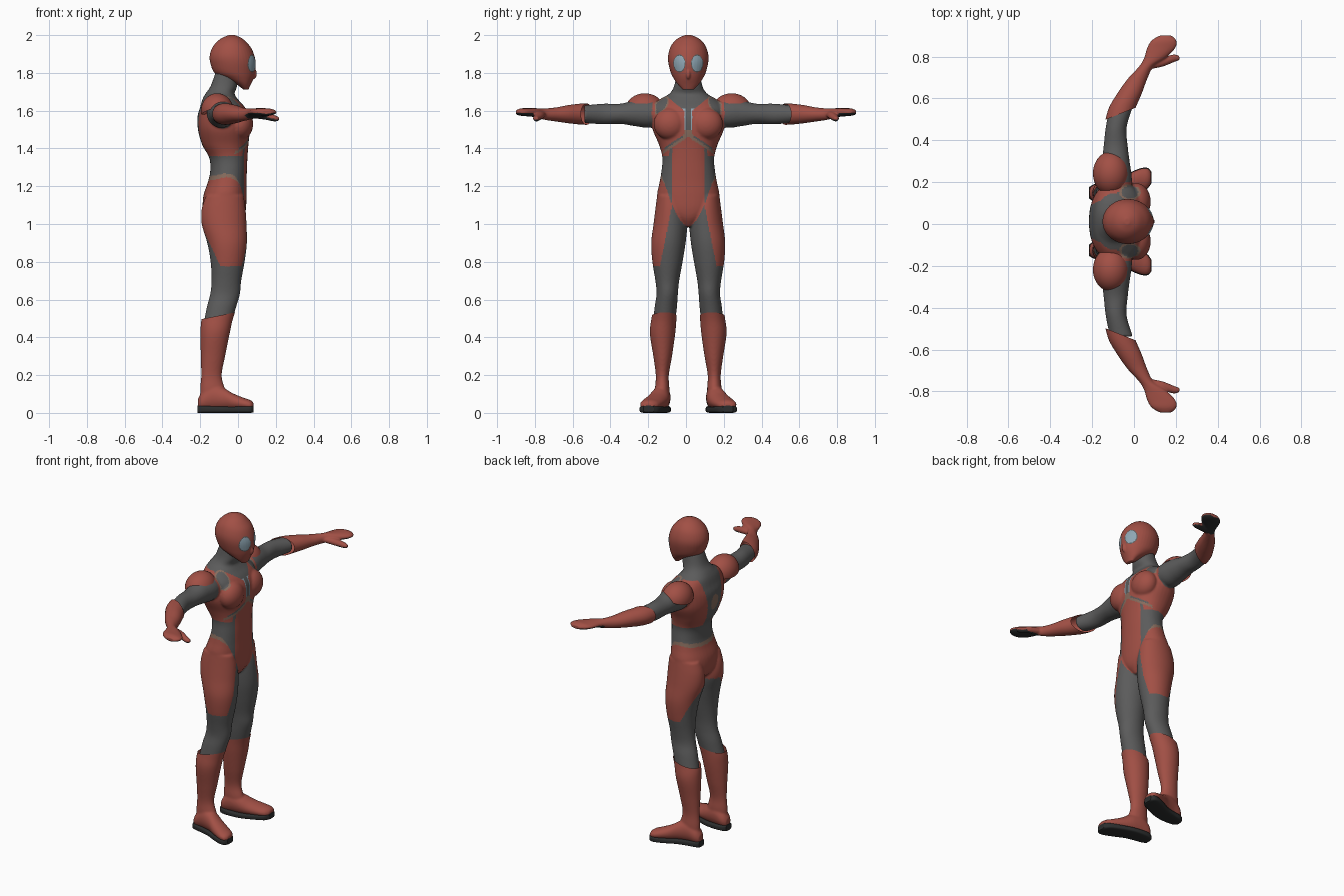
import bpy, bmesh
from math import sin, cos, tau, copysign
from mathutils import Vector, Matrix

if "Cube" in bpy.data.objects:
    bpy.data.objects.remove(bpy.data.objects["Cube"])


def material(name, rgb):
    m = bpy.data.materials.new(name)
    m.use_nodes = True
    m.diffuse_color = (*rgb, 1)
    m.node_tree.nodes["Principled BSDF"].inputs["Base Color"].default_value = (*rgb, 1)
    return m


RED, GREY, DARK, TAN, GLASS = range(5)
MATS = [material("suit_red", (.36, .08, .06)), material("suit_grey", (.105, .105, .105)),
        material("sole_black", (.025, .027, .027)), material("trim_tan", (.24, .15, .11)),
        material("lens_blue", (.27, .38, .45))]
CENTRE_Y = .012


def spline(rows, steps=6):
    """Smooth the section rows with a Catmull-Rom curve."""
    out = []
    for i in range(len(rows) - 1):
        p = [rows[max(i - 1, 0)], rows[i], rows[i + 1], rows[min(i + 2, len(rows) - 1)]]
        for k in range(steps):
            t = k / steps
            out.append([b + .5 * t * (c - a + t * (2*a - 5*b + 4*c - d + t * (3*(b - c) + d - a)))
                        for a, b, c, d in zip(*p)])
    return out + [list(rows[-1])]


def loft(bm, axis, rows, side=1, power=1.0, n=40):
    """Rows are (position on axis, low and high of each other axis)."""
    rings = []
    u, v = [i for i in range(3) if i != axis]
    for t, u0, u1, v0, v1 in spline(rows):
        ring = []
        for k in range(n):
            c, s = cos(tau * k / n), sin(tau * k / n)
            co = Vector()
            co[axis] = t
            co[u] = (u0 + u1) / 2 + (u1 - u0) / 2 * copysign(abs(c) ** power, c)
            co[v] = (v0 + v1) / 2 + (v1 - v0) / 2 * copysign(abs(s) ** power, s)
            co.y *= side
            ring.append(bm.verts.new(co))
        rings.append(ring)
    faces = [bm.faces.new(rings[0]), bm.faces.new(rings[-1])]
    for a, b in zip(rings, rings[1:]):
        for k in range(n):
            j = (k + 1) % n
            faces.append(bm.faces.new((a[k], a[j], b[j], b[k])))
    bmesh.ops.recalc_face_normals(bm, faces=faces)


def ball(bm, centre, radii):
    mat = Matrix.Translation(centre) @ Matrix.Diagonal((*radii, 1))
    bmesh.ops.create_uvsphere(bm, u_segments=40, v_segments=24, radius=1, matrix=mat)


def finish(name, bm, rule, voxel=.006, smooth=5, cuts=(), shift=CENTRE_Y):
    """Fuse the shapes into one skin, trim it, and colour its faces by rule."""
    mesh = bpy.data.meshes.new(name)
    bm.to_mesh(mesh)
    bm.free()
    ob = bpy.data.objects.new(name, mesh)
    bpy.context.collection.objects.link(ob)
    bpy.context.view_layer.objects.active = ob
    if voxel:
        mod = ob.modifiers.new("fuse", 'REMESH')
        mod.mode, mod.voxel_size = 'VOXEL', voxel
        bpy.ops.object.modifier_apply(modifier=mod.name)
        mod = ob.modifiers.new("soften", 'SMOOTH')
        mod.factor, mod.iterations = .5, smooth
        bpy.ops.object.modifier_apply(modifier=mod.name)
    bm = bmesh.new()
    bm.from_mesh(ob.data)
    for point, normal in cuts:
        bmesh.ops.bisect_plane(bm, geom=bm.verts[:] + bm.edges[:] + bm.faces[:],
                               plane_co=point, plane_no=normal, clear_outer=True)
    bm.normal_update()
    for m in MATS:
        ob.data.materials.append(m)
    for f in bm.faces:
        f.material_index = rule(f.calc_center_median(), f.normal)
        f.smooth = True
    bm.to_mesh(ob.data)
    bm.free()
    ob.location.y = shift
    return ob


# Bodysuit colours
def torso_colour(x, y, z):
    if ((y - .14) / .03) ** 2 + ((x + .02) / .04) ** 2 < 1.6 and z > 1.58:
        return GREY if ((y - .14) / .03) ** 2 + ((x + .02) / .04) ** 2 < 1 else TAN
    if x < -.08:                                    # back
        if (y / .033) ** 2 + ((z - 1.51) / .05) ** 2 < 1 and x < -.16:
            return TAN
        return RED if y > .035 + (z - 1.36) * .2 and z < 1.67 else GREY
    line = 1.47 - .68 * y                           # trim under the chest
    if y < .135 and abs(z - line) < .008:
        return TAN
    if z < line:
        return RED if y < .085 or y > .1 else GREY
    if y < .125 and z < line + .02:
        return TAN if y < .025 else GREY
    strip = .022 + max(0, z - 1.6) * 1.2
    if y < strip:
        if z < 1.5:
            return TAN
        return GLASS if y > .013 and z < 1.61 else GREY
    return RED if z < 1.665 else GREY


def suit_colour(c, n):
    x, y, z = c.x, abs(c.y), c.z
    if z > 1.3 and y > .192:
        return GREY
    if z > 1.36:
        return torso_colour(x, y, z)
    front = x > -.06
    panel = .085 * min(1, max(0, (z - .985) / .115)) ** .6
    if front and y < panel:
        return RED
    belt = 1.27 - 8 * max(0, x + .06) ** 2 - .2 * max(0, -.06 - x)
    if z > belt:
        return GREY
    if front and z > 1.1 and y < .085 + (z - 1.1) * .35:
        return GREY
    if z > belt - .022:
        return TAN
    if front:
        return RED if z > .775 and y > .085 + max(0, 1.1 - z) * .2 else GREY
    if z > .99:
        return RED
    return RED if x > -.19 + (.98 - z) * .48 and y > .1 and z > .775 else GREY


# Bodysuit: torso with neck, chest, legs and upper arms
bm = bmesh.new()
loft(bm, 2, [(.985, -.1, 0, -.02, .02), (1.03, -.16, .03, -.09, .09),
             (1.08, -.185, .042, -.15, .15), (1.15, -.183, .045, -.165, .165),
             (1.22, -.16, .045, -.152, .152), (1.28, -.147, .047, -.142, .142),
             (1.35, -.152, .05, -.137, .137), (1.42, -.19, .055, -.155, .155),
             (1.5, -.212, .063, -.188, .188), (1.57, -.214, .06, -.193, .193),
             (1.62, -.2, .035, -.19, .19), (1.66, -.188, 0, -.15, .15),
             (1.69, -.172, -.018, -.1, .1), (1.73, -.145, -.005, -.075, .075),
             (1.8, -.12, 0, -.062, .062)], power=.9)
for s in (1, -1):
    ball(bm, (.012, s * .095, 1.53), (.068, .088, .085))
    loft(bm, 2, [(1.15, -.17, .03, .03, .165), (1.08, -.192, .04, .012, .174),
                 (1, -.192, .045, .005, .184), (.9, -.163, .047, .014, .196),
                 (.8, -.145, .035, .03, .19), (.7, -.14, .017, .048, .174),
                 (.63, -.147, .01, .055, .168), (.56, -.165, -.01, .06, .178),
                 (.46, -.185, -.04, .072, .188)], s)
    loft(bm, 1, [(.1, -.15, -.02, 1.54, 1.64), (.2, -.165, -.01, 1.51, 1.66),
                 (.28, -.155, -.02, 1.518, 1.655), (.36, -.145, -.03, 1.53, 1.637),
                 (.45, -.135, -.035, 1.528, 1.637), (.55, -.115, -.005, 1.535, 1.628)], s)
finish("bodysuit", bm, suit_colour)

for s, side in ((1, "left"), (-1, "right")):
    # Shoulder pad, trimmed along its lower edge
    bm = bmesh.new()
    ball(bm, (-.11, s * .23, 1.6), (.086, .105, .092))
    finish(side + "_shoulder_pad", bm, lambda c, n: RED, voxel=0,
           cuts=[((-.11, s * .23, 1.61), (.35, s * .1, -1))])

    # Glove: forearm, mitten hand and thumb, with a dark palm
    bm = bmesh.new()
    loft(bm, 1, [(.46, -.145, -.022, 1.523, 1.642), (.55, -.122, .006, 1.526, 1.638),
                 (.62, -.082, .036, 1.533, 1.63), (.69, -.033, .062, 1.543, 1.617),
                 (.75, .022, .092, 1.552, 1.612), (.79, .047, .147, 1.564, 1.613),
                 (.84, .062, .197, 1.57, 1.613), (.875, .082, .203, 1.573, 1.612),
                 (.9, .12, .18, 1.58, 1.602)], s)
    loft(bm, 0, [(.08, .74, .79, 1.56, 1.598), (.14, .753, .797, 1.553, 1.592),
                 (.19, .773, .81, 1.543, 1.577), (.217, .783, .803, 1.547, 1.567)], s)
    finish(side + "_glove", bm, shift=0, voxel=.005, smooth=3,
           rule=lambda c, n: DARK if abs(c.y) > .765 and n.z < -.3 else RED,
           cuts=[((-.07, s * .525, 1.58), (.4, s * -1, 0))])

    # Boot: shin and foot, with a slanted top
    bm = bmesh.new()
    loft(bm, 2, [(.6, -.16, .01, .053, .178), (.5, -.192, -.026, .062, .195),
                 (.42, -.199, -.044, .069, .203), (.3, -.197, -.068, .086, .185),
                 (.2, -.195, -.086, .103, .172), (.13, -.2, -.07, .1, .176),
                 (.06, -.2, -.05, .1, .18)], s)
    loft(bm, 0, [(-.212, .115, .16, .025, .075), (-.19, .098, .176, .015, .11),
                 (-.14, .094, .186, .015, .15), (-.08, .1, .202, .015, .135),
                 (-.03, .115, .227, .015, .105), (.03, .14, .252, .015, .08),
                 (.065, .16, .254, .015, .068), (.082, .185, .235, .02, .055)], s)
    finish(side + "_boot", bm, lambda c, n: RED, smooth=6,
           cuts=[((-.1, s * .13, .515), (-.2, 0, 1))])

    # Sole
    bm = bmesh.new()
    loft(bm, 0, [(-.214, .11, .165, 0, .038), (-.19, .096, .178, 0, .038),
                 (-.14, .092, .188, 0, .036), (-.08, .098, .204, 0, .034),
                 (-.03, .113, .229, 0, .034), (.03, .138, .254, 0, .036),
                 (.065, .158, .256, 0, .038), (.083, .182, .238, .004, .038)], s, power=.5)
    sole = finish(side + "_sole", bm, lambda c, n: DARK, voxel=0)
    bpy.ops.object.select_all(action='DESELECT')
    sole.select_set(True)
    bpy.context.view_layer.objects.active = sole
    bpy.ops.object.shade_smooth_by_angle()


# Masked head with two oval lenses
def head_colour(c, n):
    r = ((abs(c.y) - .047) / .029) ** 2 + ((c.z - 1.85) / .042) ** 2
    if c.x < 0 or r > 1.25:
        return RED
    return GLASS if r < 1 else GREY


bm = bmesh.new()
loft(bm, 2, [(1.711, .03, .055, -.028, .028), (1.74, -.01, .068, -.056, .056),
             (1.77, -.075, .082, -.077, .077), (1.8, -.125, .09, -.092, .092),
             (1.85, -.146, .094, -.105, .105), (1.89, -.15, .087, -.107, .107),
             (1.93, -.138, .071, -.097, .097), (1.96, -.116, .047, -.08, .08),
             (1.985, -.085, .018, -.052, .052), (2.001, -.045, -.02, -.014, .014)])
ball(bm, (.078, 0, 1.795), (.022, .014, .03))
finish("head", bm, head_colour, voxel=.004, smooth=4)
